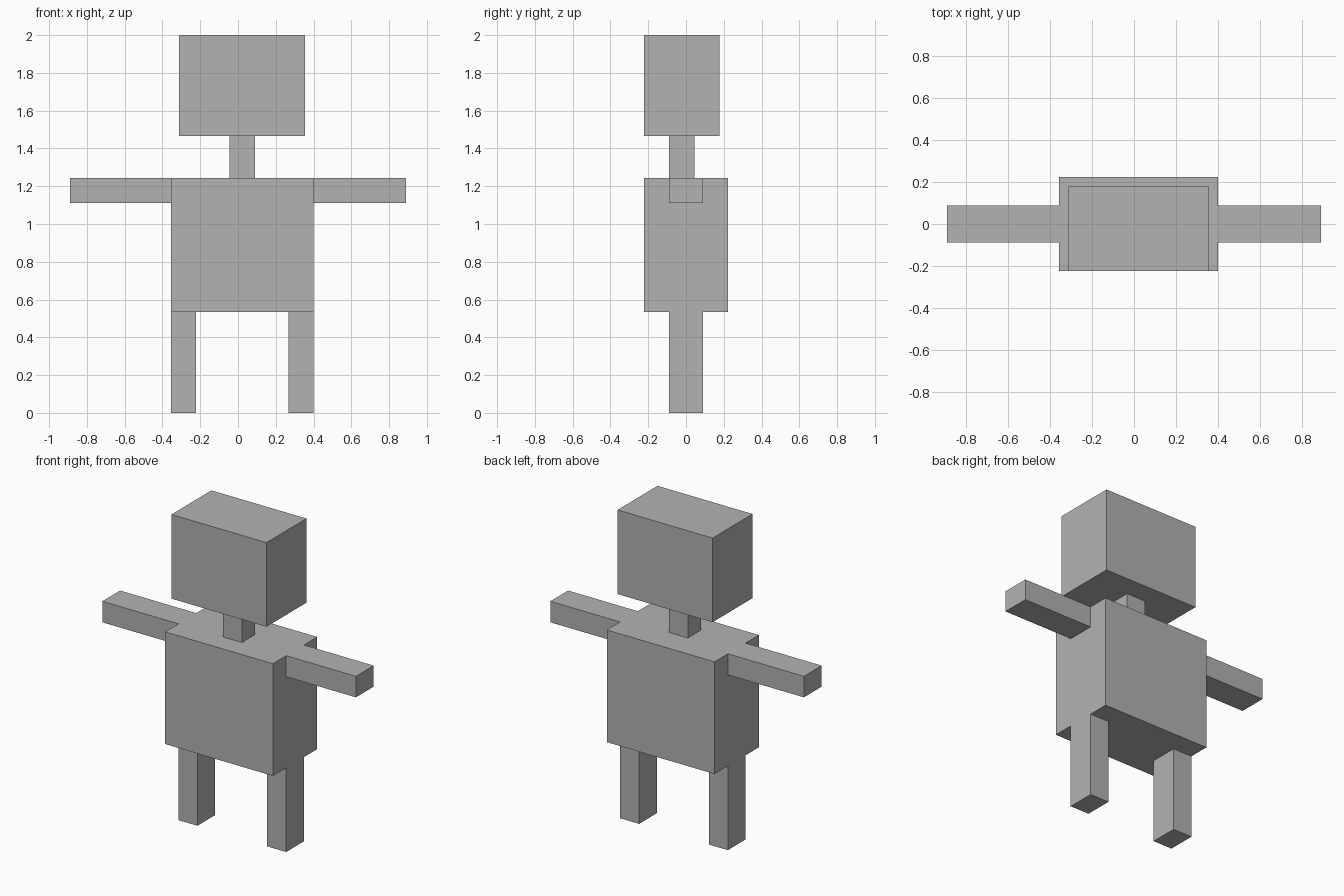
import bpy

if "Cube" in bpy.data.objects:
    bpy.data.objects.remove(bpy.data.objects["Cube"])

U = 2 / 45  # the figure sits on a grid of 45 units of height

grey = bpy.data.materials.new("plain grey")
grey.diffuse_color = (0.448, 0.448, 0.448, 1)
grey.use_nodes = True
grey.node_tree.nodes["Principled BSDF"].inputs["Base Color"].default_value = grey.diffuse_color


def box(name, x, y, z):
    """Box from (min, max) ranges in grid units."""
    bpy.ops.mesh.primitive_cube_add(size=1)
    ob = bpy.context.object
    ob.name = name
    ranges = (x, y, z)
    ob.location = [(a + b) / 2 * U for a, b in ranges]
    ob.scale = [(b - a) * U for a, b in ranges]
    bpy.ops.object.transform_apply(location=True, rotation=False, scale=True)
    ob.data.materials.append(grey)
    return ob


# Torso, neck and head
box("torso", (-8, 9), (-5, 5), (12, 28))
box("neck", (-1, 2), (-2, 1), (28, 33))
box("head", (-7, 8), (-5, 4), (33, 45))

# Arms level with the shoulders
box("left_arm", (-20, -8), (-2, 2), (25, 28))
box("right_arm", (9, 20), (-2, 2), (25, 28))

# Legs flush with the torso sides
for name, x in (("left_leg", -8), ("right_leg", 6)):
    box(name, (x, x + 3), (-2, 2), (0, 12))
